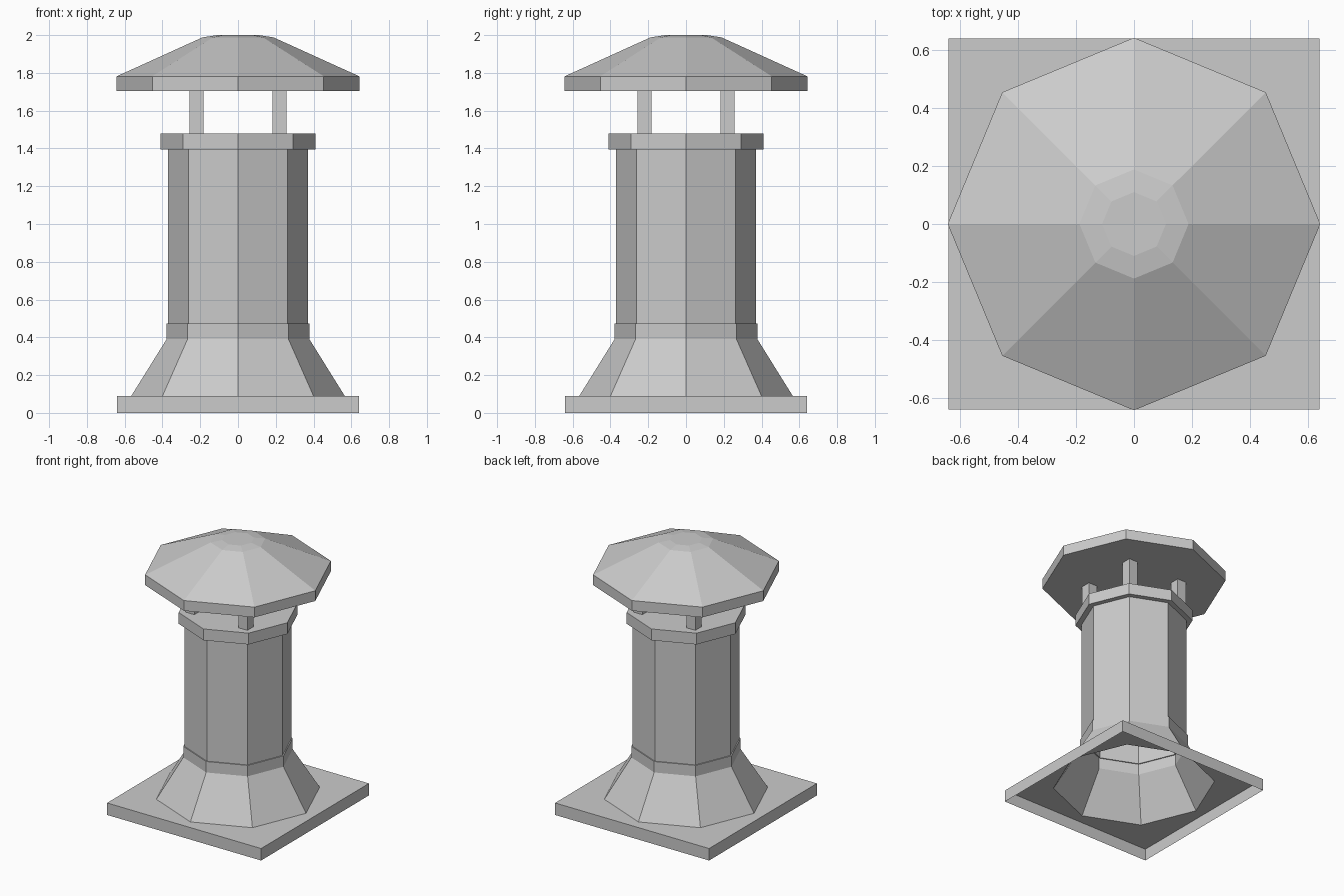
import bpy, bmesh, math

if "Cube" in bpy.data.objects:
    bpy.data.objects.remove(bpy.data.objects["Cube"])

SIDES = 8

metal = bpy.data.materials.new("grey_metal")
metal.diffuse_color = (0.6, 0.6, 0.6, 1)
metal.use_nodes = True
metal.node_tree.nodes["Principled BSDF"].inputs["Base Color"].default_value = metal.diffuse_color


def finish(name, bm):
    mesh = bpy.data.meshes.new(name)
    bm.to_mesh(mesh)
    bm.free()
    mesh.materials.append(metal)
    obj = bpy.data.objects.new(name, mesh)
    bpy.context.collection.objects.link(obj)
    return obj


def octagon(bm, r, z):
    return [bm.verts.new((r * math.cos(i * math.tau / SIDES),
                          r * math.sin(i * math.tau / SIDES), z)) for i in range(SIDES)]


def square(bm, h, z):
    # corners and edge midpoints, matching the octagon's directions
    ring = [(1, 0), (1, 1), (0, 1), (-1, 1), (-1, 0), (-1, -1), (0, -1), (1, -1)]
    return [bm.verts.new((x * h, y * h, z)) for x, y in ring]


def skin(bm, rings):
    for a, b in zip(rings, rings[1:]):
        for i in range(SIDES):
            j = (i + 1) % SIDES
            bm.faces.new((a[i], a[j], b[j], b[i]))


def lathe(name, profile, cap_bottom=False, cap_top=False):
    bm = bmesh.new()
    rings = [octagon(bm, r, z) for r, z in profile]
    skin(bm, rings)
    if cap_bottom:
        bm.faces.new(rings[0][::-1])
    if cap_top:
        bm.faces.new(rings[-1])
    return finish(name, bm)


# Base flashing: shallow tray, open below, with an octagonal hole under the skirt
bm = bmesh.new()
skin(bm, [square(bm, 0.64, 0), square(bm, 0.64, 0.09), octagon(bm, 0.565, 0.09)])
finish("base_plate", bm)

# Hollow flared skirt with neck band, ending in a narrow ledge
lathe("skirt", [(0.565, 0.09), (0.378, 0.39), (0.378, 0.472), (0.37, 0.472)])

# Flue pipe
lathe("pipe", [(0.37, 0.472), (0.37, 1.395)])

# Collar closing the top of the pipe
lathe("collar", [(0.37, 1.395), (0.41, 1.395), (0.41, 1.48)], cap_top=True)

# Four posts carrying the rain cap
for sx in (-1, 1):
    for sy in (-1, 1):
        bm = bmesh.new()
        bmesh.ops.create_cube(bm, size=1)
        for v in bm.verts:
            v.co = (v.co.x * 0.075 + sx * 0.22, v.co.y * 0.075 + sy * 0.22,
                    1.48 if v.co.z < 0 else 1.705)
        finish("post", bm)

# Rain cap
lathe("rain_cap", [(0.642, 1.705), (0.642, 1.782), (0.188, 1.988), (0.11, 2.0)],
      cap_bottom=True, cap_top=True)
